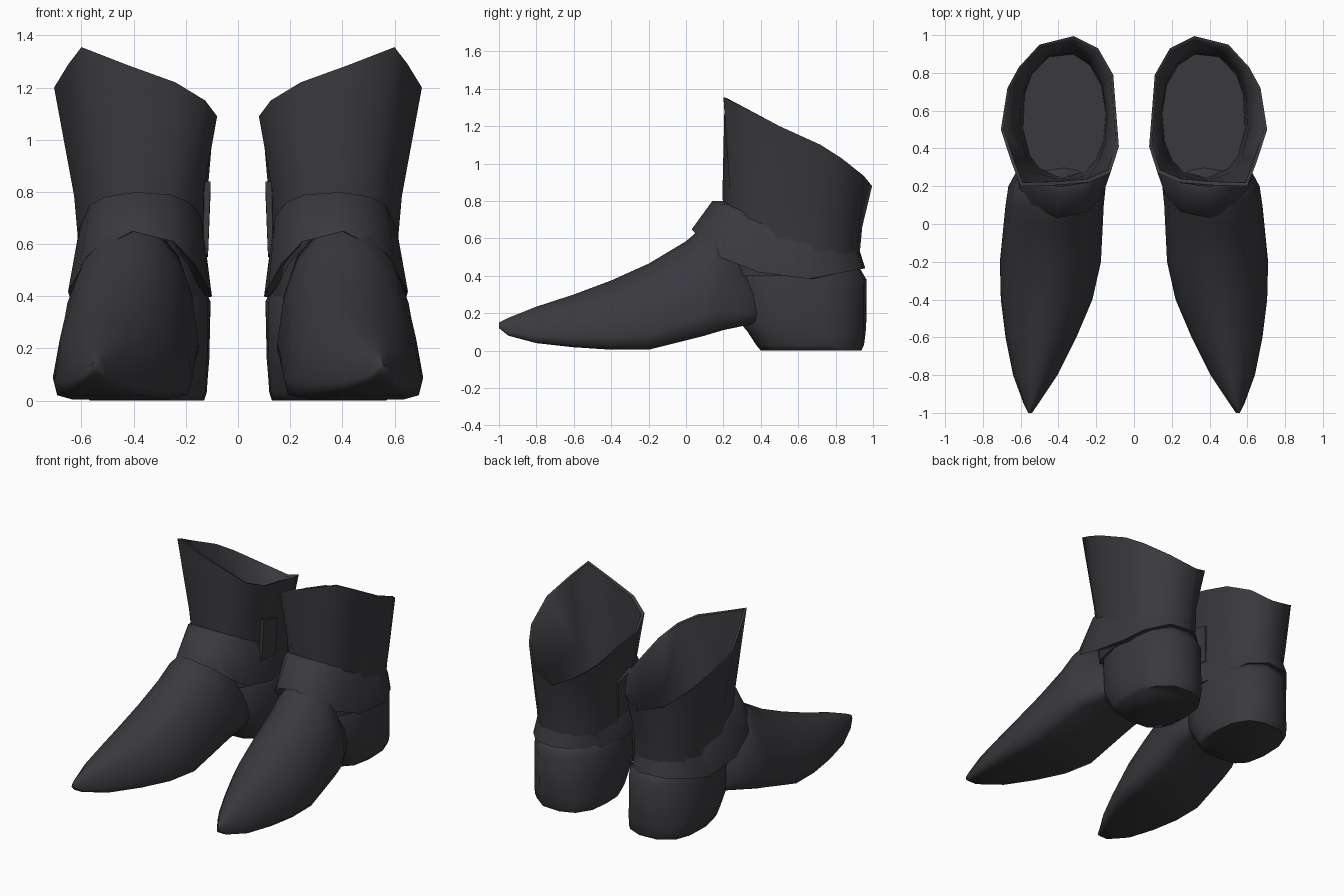
import bpy, bmesh, math

if "Cube" in bpy.data.objects:
    bpy.data.objects.remove(bpy.data.objects["Cube"])

leather = bpy.data.materials.new("charcoal leather")
leather.diffuse_color = (0.042, 0.042, 0.048, 1)
leather.use_nodes = True
leather.node_tree.nodes["Principled BSDF"].inputs["Base Color"].default_value = leather.diffuse_color

# Slanted opening of the shaft (x, y, z), going round from the front outer peak
RIM = [(.60, .20, 1.355), (.42, .205, 1.285), (.24, .22, 1.22), (.125, .27, 1.15),
       (.08, .41, 1.09), (.095, .60, 1.05), (.11, .79, 1.0), (.19, .93, .94),
       (.32, .995, .88), (.50, .95, .935), (.61, .83, 1.03), (.67, .72, 1.10),
       (.705, .50, 1.20), (.65, .33, 1.29)]


def lerp(table, t):
    """Piecewise linear lookup in [(t, value), ...]."""
    for (a, va), (b, vb) in zip(table, table[1:]):
        if t <= b:
            return va + (vb - va) * max(0, (t - a) / (b - a))
    return table[-1][1]


def ring(x0, x1, y0, y1, z, p=2.4, back=2.1):
    """Superellipse in a box, its points lined up with the rim; z is a table from front to back."""
    pts = []
    for x, y, _ in RIM:
        a = math.atan2((y - .595) / .395, (x - .39) / .31)
        c, s = math.cos(a), math.sin(a)
        e = p if s < 0 else back
        r = (abs(c) ** e + abs(s) ** e) ** (-1 / e)
        v = .5 + .5 * r * s
        zz = lerp(z, v) if isinstance(z, list) else z
        pts.append(((x0 + x1) / 2 + (x1 - x0) / 2 * r * c, y0 + (y1 - y0) * v, zz))
    return pts


def loft(name, rings, closed=False):
    """Skin the rings, cap or join the ends, and mirror to the other boot."""
    bm = bmesh.new()
    loops = [[bm.verts.new(p) for p in r] for r in rings]
    n = len(loops[0])
    pairs = list(zip(loops, loops[1:]))
    if closed:
        pairs.append((loops[-1], loops[0]))
    else:
        bm.faces.new(loops[0])
        bm.faces.new(loops[-1])
    for a, b in pairs:
        for i in range(n):
            j = (i + 1) % n
            bm.faces.new((a[i], a[j], b[j], b[i]))
    bmesh.ops.recalc_face_normals(bm, faces=bm.faces)
    me = bpy.data.meshes.new(name)
    bm.to_mesh(me)
    bm.free()
    me.materials.append(leather)
    me.polygons.foreach_set("use_smooth", [True] * len(me.polygons))
    me.set_sharp_from_angle(angle=math.radians(65))
    ob = bpy.data.objects.new(name, me)
    bpy.context.collection.objects.link(ob)
    ob.modifiers.new("other_boot", 'MIRROR').use_mirror_merge = False
    return ob


# Pointed foot: domed section swept from toe to ankle (y, x0, x1, z0, z1)
SECTION = [(.14, 0), (.86, 0), (.97, .04), (1, .18), (.95, .5), (.83, .77), (.66, .94),
           (.48, 1), (.31, .94), (.15, .77), (.05, .5), (0, .18), (.03, .04)]
FOOT = [(-1, .54, .56, .12, .15), (-.95, .505, .585, .08, .175), (-.8, .405, .64, .04, .235),
        (-.6, .305, .68, .018, .30), (-.4, .22, .705, .005, .375), (-.2, .175, .71, .005, .465),
        (0, .165, .69, .055, .585), (.1, .16, .68, .08, .67), (.2, .15, .665, .11, .69),
        (.32, .15, .60, .135, .48), (.45, .19, .52, .16, .38)]
loft("foot", [[(x0 + (x1 - x0) * u, y, z0 + (z1 - z0) * v) for u, v in SECTION]
              for y, x0, x1, z0, z1 in FOOT])

# Heel block and counter, rounded at the back
loft("heel", [ring(.13, .57, .40, .94, 0, 3.2, 2.5), ring(.12, .585, .375, .955, .03, 3.2, 2.4),
              ring(.115, .595, .33, .965, .10, 3.2, 2.3), ring(.11, .60, .28, .97, .16, 3, 2.2),
              ring(.105, .61, .26, .972, .38, 2.6, 2.1), ring(.14, .59, .26, .93, .45)])

# Hollow shaft: outer wall up, over the rim, inner wall down to the floor
INNER = [(.39 + (x - .39) * .95, .595 + (y - .595) * .95, z - .006) for x, y, z in RIM]
SLOPE = [(0, .86), (1, .66)]
loft("shaft", [ring(.125, .61, .22, .925, .40),
               ring(.12, .615, .20, .94, [(0, .62), (1, .56)]),
               ring(.12, .63, .195, .95, SLOPE, 2.7),
               RIM, INNER,
               ring(.145, .605, .235, .925, SLOPE, 2.7),
               ring(.15, .59, .25, .905, .52)])

# Flared ankle strap: proud of the instep, blending into the shaft towards the back
LOW = [(0, .65), (.08, .56), (.25, .44), (.5, .40), (.7, .38), (.9, .43), (1, .44)]
TOP = [(0, .80), (.2, .74), (.5, .62), (1, .57)]
loft("ankle_strap", [ring(.14, .60, .21, .91, TOP), ring(.128, .61, .14, .925, TOP),
                     ring(.10, .655, .03, .968, LOW), ring(.14, .60, .20, .92, LOW)], closed=True)

# Small strap end on the inner side of the ankle
loft("strap_end", [[(x + .01, .42, .56), (x + .01, .57, .55), (x, .58, .80), (x, .43, .84)]
                   for x in (.105, .13)])
